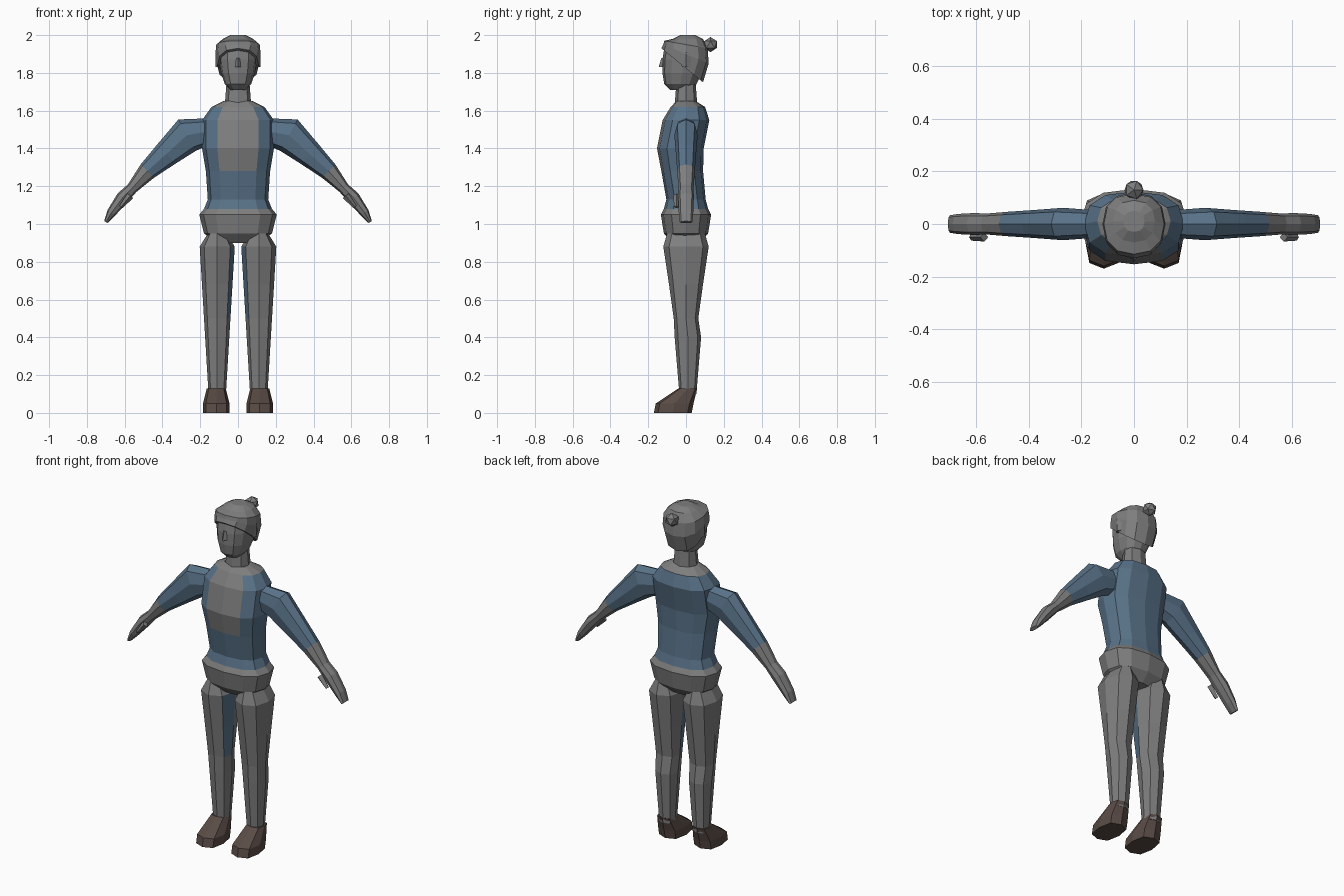
import bpy, bmesh
from math import sin, cos, tau, copysign
from mathutils import Vector

if "Cube" in bpy.data.objects:
    bpy.data.objects.remove(bpy.data.objects["Cube"])


def make_material(name, red, green, blue):
    mat = bpy.data.materials.new(name)
    mat.use_nodes = True
    colour = (red, green, blue, 1)
    mat.diffuse_color = colour
    mat.node_tree.nodes["Principled BSDF"].inputs["Base Color"].default_value = colour
    return mat


plain_grey = make_material("plain grey", .21, .21, .21)
shirt_blue = make_material("shirt blue", .1, .17, .25)
shoe_brown = make_material("shoe brown", .1, .07, .06)


def finish(name, bm, materials, colour_rule=None, mirror=False):
    """Turn a bmesh into a flat-shaded object, coloured by a rule."""
    bmesh.ops.recalc_face_normals(bm, faces=bm.faces)
    if colour_rule:
        for face in bm.faces:
            face.material_index = int(colour_rule(face.calc_center_median(), face.normal))
    mesh = bpy.data.meshes.new(name)
    bm.to_mesh(mesh)
    bm.free()
    for material in materials:
        mesh.materials.append(material)
    part = bpy.data.objects.new(name, mesh)
    bpy.context.collection.objects.link(part)
    if mirror:
        part.modifiers.new("other side", "MIRROR")


def boxy(value, power):
    return copysign(abs(value) ** power, value)


def disc(z, half, depth, y=0, x=0, tilt=0):
    """Level cross-section; tilt raises its back and lowers its front."""
    return Vector((x, y, z)), Vector((half, 0, 0)), Vector((0, depth, tilt))


def limb(path, y, thickness):
    """Cross-sections square to a path of (x, z, radius) in the front plane."""
    sections = []
    for i, (x, z, radius) in enumerate(path):
        before = path[max(i - 1, 0)]
        after = path[min(i + 1, len(path) - 1)]
        across = Vector((before[1] - after[1], 0, after[0] - before[0])).normalized()
        depth = Vector((0, thickness + radius / 3, 0))
        sections.append((Vector((x, y, z)), across * radius, depth))
    return sections


def loft(name, sections, sides, materials, power=.85, colour_rule=None, mirror=False):
    """Skin a row of rounded-box cross-sections and close both ends."""
    bm = bmesh.new()
    rings = []
    for centre, across, depth in sections:
        angles = [tau * k / sides for k in range(sides)]
        rings.append([bm.verts.new(centre + across * boxy(sin(a), power)
                                   - depth * boxy(cos(a), power)) for a in angles])
    for low, high in zip(rings, rings[1:]):
        for k in range(sides):
            following = (k + 1) % sides
            bm.faces.new((low[k], low[following], high[following], high[k]))
    bm.faces.new(rings[0])
    bm.faces.new(rings[-1])
    finish(name, bm, materials, colour_rule, mirror)


# Torso: trousers top, then shirt with a plain front panel and open neckline
def is_shirt(centre, normal):
    panel = abs(centre.x) < .08 and centre.y < 0 and centre.z > 1.3
    return 1.08 < centre.z < 1.62 and not panel


torso_profile = [(.9, .11, 0), (.95, .18, 0), (1.05, .205, 0), (1.08, .18, 0), (1.13, .16, 0),
                 (1.28, .17, -.02), (1.4, .19, -.03), (1.55, .19, 0), (1.62, .14, .01),
                 (1.65, .08, 0)]
loft("torso", [disc(z, half, half * .65, y) for z, half, y in torso_profile],
     12, [plain_grey, shirt_blue], .8, is_shirt)

# Neck, head and nose
loft("neck", [disc(1.63, .07, .06), disc(1.76, .06, .05)], 8, [plain_grey])
head_profile = [(1.71, .04, -.03), (1.74, .07, -.03), (1.8, .09, -.02),
                (1.87, .1, -.01), (1.93, .1, 0), (1.97, .06, 0)]
loft("head", [disc(z, half, half + .015, y) for z, half, y in head_profile],
     12, [plain_grey])
loft("nose", [disc(1.83, .015, .02, -.125), disc(1.88, .01, .01, -.12)], 4, [plain_grey])

# Swept-back hair, low behind and high in front, with side locks and a bun
hair_profile = [(1.84, .11, -.02, -.09), (1.9, .12, 0, -.05), (1.95, .115, 0, -.02),
                (1.98, .08, .01, 0), (2, .04, .01, 0)]
loft("hair", [disc(z, half, half, y, tilt=tilt) for z, half, y, tilt in hair_profile],
     12, [plain_grey])
loft("side_lock", [disc(z, .015, depth, x=.105) for z, depth in ((1.83, .02), (1.91, .05))],
     4, [plain_grey], mirror=True)
bun = bmesh.new()
bmesh.ops.create_icosphere(bun, subdivisions=1, radius=.04)
bmesh.ops.translate(bun, verts=bun.verts, vec=(0, .13, 1.95))
finish("hair_bun", bun, [plain_grey])


# Arms: sleeve, bare wrist, closed hand and thumb
def is_sleeve(centre, normal):
    return centre.x < .48


arm_path = [(.16, 1.49, .07), (.27, 1.47, .095), (.38, 1.37, .07), (.48, 1.28, .05),
            (.56, 1.19, .03), (.61, 1.14, .035), (.67, 1.06, .025), (.7, 1.01, .01)]
loft("arm", limb(arm_path, 0, .03), 8, [plain_grey, shirt_blue],
     colour_rule=is_sleeve, mirror=True)
loft("thumb", limb([(.57, 1.15, .02), (.62, 1.09, .01)], -.05, .01),
     4, [plain_grey], mirror=True)


# Legs: widening upward, closing inside the hips, coloured strip on the inner thigh
def is_strip(centre, normal):
    return .5 < centre.z < .88 and normal.x < -.5 and normal.y < 0


leg_profile = [(.1, .045, .01), (.4, .07, .01), (.5, .065, 0), (.68, .09, 0),
               (.88, .12, 0), (.95, .1, 0)]
loft("leg", [disc(z, min(.04 + .06 * z, 1 - z), depth, y, x=.11)
             for z, depth, y in leg_profile],
     8, [plain_grey, shirt_blue], colour_rule=is_strip, mirror=True)

# Shoes: long at the sole, sloping up to the ankle
shoe_profile = [(0, .07, .1, -.07), (.05, .07, .1, -.06), (.13, .05, .05, .01)]
loft("shoe", [disc(*row, x=.115) for row in shoe_profile],
     8, [shoe_brown], .7, mirror=True)
